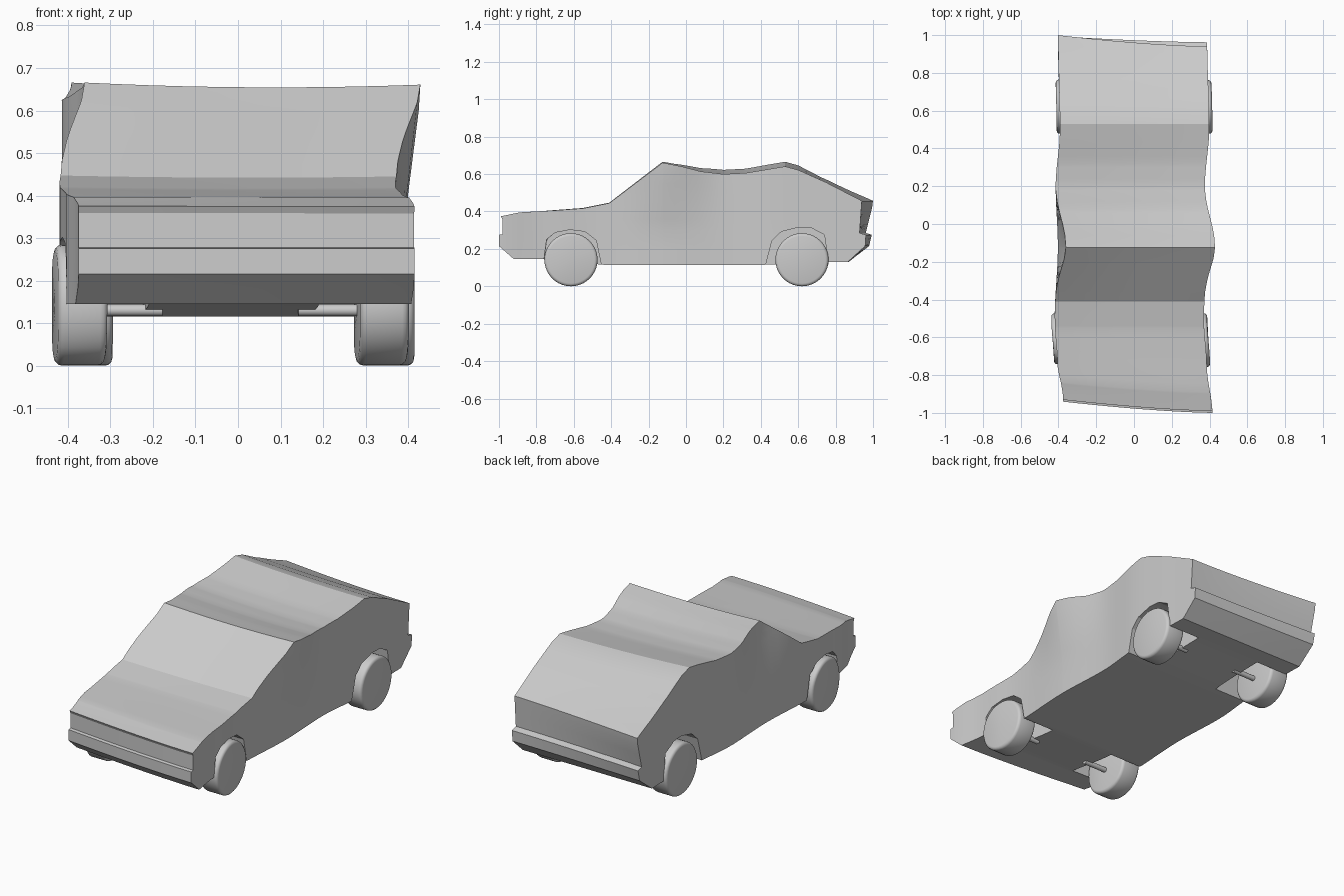
import bpy, bmesh, math
from mathutils import Matrix

if "Cube" in bpy.data.objects:
    bpy.data.objects.remove(bpy.data.objects["Cube"])


def clamp(v):
    return max(0.0, min(1.0, v))


def table(pts, y):
    # smooth interpolation through (position, value) pairs
    if y <= pts[0][0]:
        return pts[0][1]
    for (a, va), (b, vb) in zip(pts, pts[1:]):
        if y <= b:
            t = (y - a) / (b - a)
            t = t * t * (3 - 2 * t)
            return va + (vb - va) * t
    return pts[-1][1]


# Sideways sway of the car along its length, near the floor and near the roof
SWAY_LOW = [(-1, .02), (-.75, -.01), (-.5, -.025), (-.12, -.008), (.2, -.02),
            (.5, .003), (1, -.008)]
SWAY_TOP = [(-1, .02), (-.75, -.01), (-.5, -.025), (-.41, -.022), (-.12, .034),
            (.2, -.02), (.5, .003), (1, -.008)]
LIFT = [(-.12, .005), (.2, .025), (.6, .025), (.9, 0)]
DIP = [(-.9, 0), (-.41, .009), (.2, .009), (.9, .004)]


def warp(bm):
    for v in bm.verts:
        x, y, z = v.co
        left = clamp((.4 - x) / .8)
        high = clamp((z - .3) / .33)
        low = table(SWAY_LOW, y)
        v.co.x += low + (table(SWAY_TOP, y) - low) * high
        w = clamp((abs(y) - .7) / .22)
        if y > 0:
            w *= clamp((z - .1) / .33)
        v.co.y += w * .06 * left ** 1.5
        v.co.z += high * (table(LIFT, y) * left
                          - table(DIP, y) * (1 - clamp(abs(x) / .4) ** 2))


def make_object(name, bm):
    bmesh.ops.recalc_face_normals(bm, faces=bm.faces)
    me = bpy.data.meshes.new(name)
    bm.to_mesh(me)
    bm.free()
    ob = bpy.data.objects.new(name, me)
    bpy.context.collection.objects.link(ob)
    return ob


def activate(ob):
    bpy.ops.object.select_all(action='DESELECT')
    ob.select_set(True)
    bpy.context.view_layer.objects.active = ob


def prism(name, profile, x0, x1):
    # side profile (y, z) extruded across x
    bm = bmesh.new()
    f = bm.faces.new([bm.verts.new((x0, y, z)) for y, z in profile])
    r = bmesh.ops.extrude_face_region(bm, geom=[f])
    for v in r['geom']:
        if isinstance(v, bmesh.types.BMVert):
            v.co.x = x1
    return make_object(name, bm)


# Body: hood, windshield, wavy roof, hatch, bumpers, floor
profile = [
    (-.92, .145), (-1.0, .215), (-1.0, .275), (-.982, .278), (-.982, .358),
    (-.99, .374), (-.89, .395), (-.7, .406), (-.55, .417), (-.41, .445),
    (-.125, .661), (-.02, .64), (.08, .614), (.2, .6), (.32, .606),
    (.44, .626), (.53, .641), (.6, .622), (.75, .555), (.94, .457),
    (.928, .285), (.962, .275), (.958, .215), (.865, .13), (.76, .13),
    (.42, .115), (-.44, .115), (-.765, .145)]
body = prism("car_body", profile, -.395, .395)

# Wheel wells cut out of both sides
front_arch = [(-.772, .05), (-.745, .25), (-.7, .287), (-.62, .302),
              (-.54, .292), (-.48, .245), (-.44, .05)]
rear_arch = [(.41, .05), (.46, .245), (.51, .292), (.6, .315),
             (.67, .312), (.74, .275), (.772, .05)]
for arch in (front_arch, rear_arch):
    for s in (-1, 1):
        cutter = prism("wheel_well_cutter", arch, s * .2, s * .6)
        cutter.hide_render = True
        mod = body.modifiers.new("well", 'BOOLEAN')
        mod.operation = 'DIFFERENCE'
        mod.solver = 'EXACT'
        mod.object = cutter
        activate(body)
        bpy.ops.object.modifier_apply(modifier=mod.name)
        bpy.data.objects.remove(cutter)

# Slice the body finely enough to follow the warp
bm = bmesh.new()
bm.from_mesh(body.data)
cuts = [((i * .08, 0, 0), (1, 0, 0)) for i in range(-4, 5)]
cuts += [((0, -.96 + i * .06, 0), (0, 1, 0)) for i in range(33)]
cuts += [((0, -.125, 0), (0, 1, 0)), ((0, -.41, 0), (0, 1, 0))]
cuts += [((0, 0, z), (0, 0, 1)) for z in (.2, .3, .36, .42, .48, .55, .6)]
for co, no in cuts:
    bmesh.ops.bisect_plane(bm, geom=bm.verts[:] + bm.edges[:] + bm.faces[:],
                           plane_co=co, plane_no=no, dist=1e-5)
warp(bm)
bm.to_mesh(body.data)
bm.free()
activate(body)
bpy.ops.object.shade_smooth_by_angle(angle=math.radians(20))


def cylinder(bm, radius, depth, sides, x, y, z):
    m = Matrix.Translation((x, y, z)) @ Matrix.Rotation(math.pi / 2, 4, 'Y')
    bmesh.ops.create_cone(bm, cap_ends=True, segments=sides, radius1=radius,
                          radius2=radius, depth=depth, matrix=m)


# Wheels and short axles
for end, wy in (("front", -.615), ("rear", .62)):
    for side, s in (("left", -1), ("right", 1)):
        bm = bmesh.new()
        cylinder(bm, .142, .115, 40, s * .355, wy, .145)
        rims = [e for e in bm.edges if abs(e.verts[0].co.x - e.verts[1].co.x) < 1e-4]
        bmesh.ops.bevel(bm, geom=rims, offset=.016, segments=3, profile=.5,
                        affect='EDGES')
        for f in [f for f in bm.faces if len(f.verts) > 20]:
            bmesh.ops.poke(bm, faces=[f])
        for v in bm.verts:
            v.co.z += .142 - .145
        warp(bm)
        wheel = make_object(f"{end}_{side}_wheel", bm)
        activate(wheel)
        bpy.ops.object.shade_smooth_by_angle(angle=math.radians(35))

        bm = bmesh.new()
        cylinder(bm, .014, .15, 12, s * .235, wy, .13)
        warp(bm)
        axle = make_object(f"{end}_{side}_axle", bm)
        activate(axle)
        bpy.ops.object.shade_smooth_by_angle(angle=math.radians(35))
